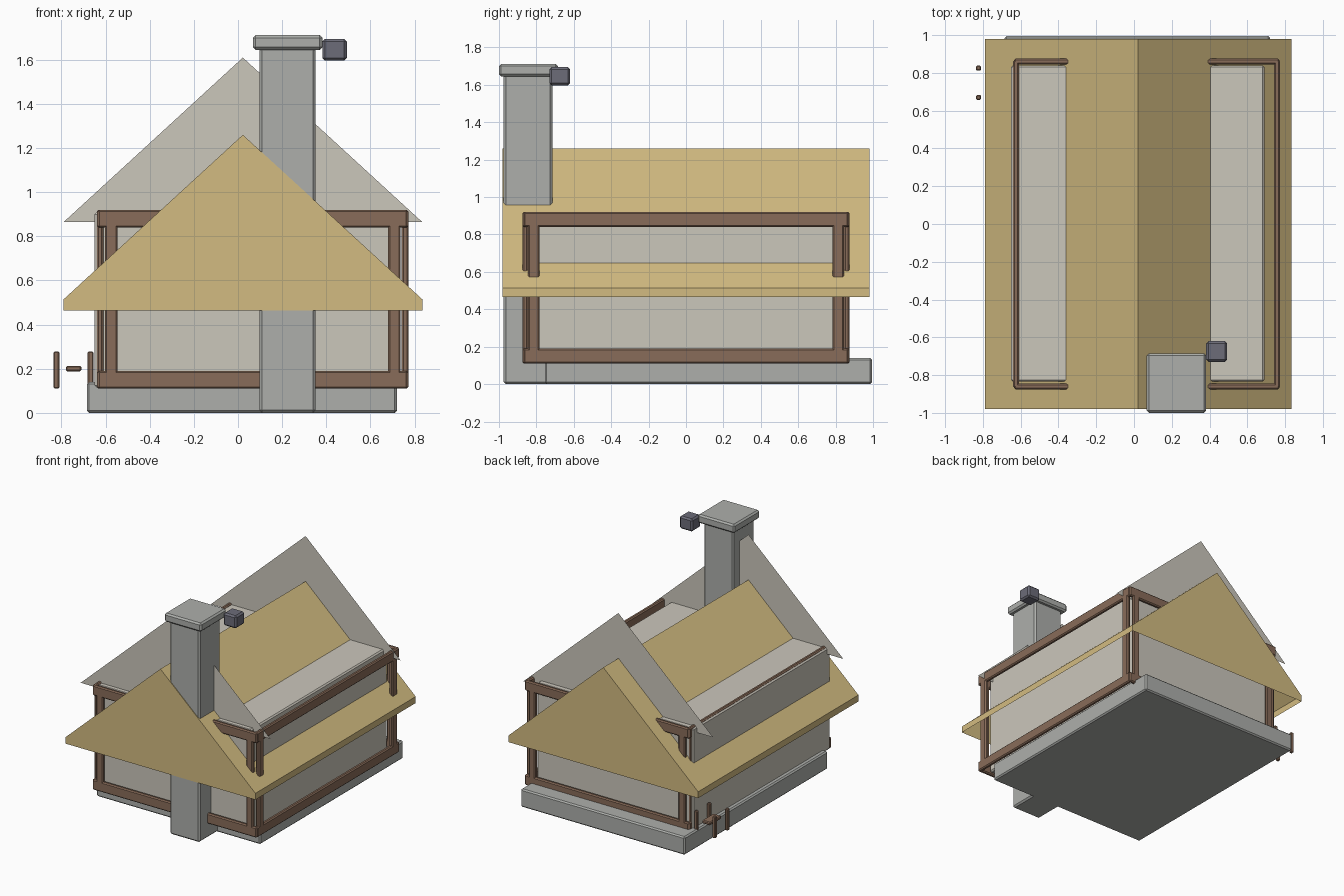
import bpy
import bmesh

cube = bpy.data.objects.get("Cube")
if cube:
    bpy.data.objects.remove(cube, do_unlink=True)


def material(name, r, g, b):
    m = bpy.data.materials.new(name)
    m.diffuse_color = (r, g, b, 1)
    m.use_nodes = True
    m.node_tree.nodes["Principled BSDF"].inputs["Base Color"].default_value = (r, g, b, 1)
    return m


STRAW = material("straw_yellow", 0.65, 0.50, 0.22)
PLASTER = material("plaster", 0.60, 0.57, 0.50)
STONE = material("stone_grey", 0.42, 0.43, 0.41)
TIMBER = material("timber_brown", 0.25, 0.15, 0.10)
SLATE = material("dark_slate", 0.15, 0.15, 0.19)


def finish(name, bm, mat):
    mesh = bpy.data.meshes.new(name)
    bm.to_mesh(mesh)
    bm.free()
    mesh.materials.append(mat)
    obj = bpy.data.objects.new(name, mesh)
    bpy.context.collection.objects.link(obj)
    return obj


def box(name, mat, x, y, z, bevel=0.01):
    """Bevelled box from (min, max) ranges on each axis."""
    bm = bmesh.new()
    bmesh.ops.create_cube(bm, size=1)
    for v in bm.verts:
        v.co = [sum(r) / 2 + c * (r[1] - r[0]) for r, c in zip((x, y, z), v.co)]
    obj = finish(name, bm, mat)
    if bevel:
        mod = obj.modifiers.new("edge_bevel", "BEVEL")
        mod.width = bevel
        mod.segments = 1
    return obj


# Plinth and walls
box("plinth", STONE, (-0.685, 0.72), (-0.755, 0.995), (0, 0.14))
box("walls", PLASTER, (-0.65, 0.69), (-0.835, 0.84), (0.115, 0.91))

# Timber frames: top and bottom beams with posts on all four sides
BEAMS = {"bottom": (0.11, 0.19), "top": (0.84, 0.92)}
POST_Z = (0.15, 0.88)
for side, y in (("front", (-0.875, -0.845)), ("back", (0.845, 0.875))):
    for level, z in BEAMS.items():
        box(f"{side}_{level}_beam", TIMBER, (-0.635, 0.77), y, z, 0.008)
    for end, x in (("right", (-0.603, -0.545)), ("left", (0.68, 0.737))):
        box(f"{side}_{end}_post", TIMBER, x, y, POST_Z, 0.008)
for side, x in (("right", (-0.64, -0.61)), ("left", (0.742, 0.773))):
    for level, z in BEAMS.items():
        box(f"{side}_{level}_beam", TIMBER, x, (-0.868, 0.868), z, 0.008)
    for end, y in (("front", (-0.845, -0.783)), ("back", (0.783, 0.845))):
        box(f"{side}_{end}_post", TIMBER, x, y, POST_Z, 0.008)

# Roof: a gabled shell, open underneath
LEFT, RIGHT, MID, REACH = -0.79, 0.835, 0.022, 0.98
profile = [(LEFT, 0.465), (LEFT, 0.515), (MID, 1.26), (RIGHT, 0.515), (RIGHT, 0.465)]
bm = bmesh.new()
front = [bm.verts.new((x, -REACH, z)) for x, z in profile]
back = [bm.verts.new((x, REACH, z)) for x, z in profile]
bm.faces.new(front)
bm.faces.new(back)
for i in range(len(profile) - 1):
    bm.faces.new((front[i], front[i + 1], back[i + 1], back[i]))
bmesh.ops.recalc_face_normals(bm, faces=bm.faces)
finish("roof", bm, STRAW)

# Plaster gable sheets standing above the roof
for name, y in (("front_gable", -0.795), ("back_gable", 0.795)):
    bm = bmesh.new()
    corners = [(LEFT, y, 0.865), (RIGHT, y, 0.865), (MID, y, 1.61)]
    face = bm.faces.new([bm.verts.new(c) for c in corners])
    face.normal_update()
    if face.normal.y * y < 0:
        face.normal_flip()
    finish(name, bm, PLASTER)

# Chimney
box("chimney_shaft", STONE, (0.097, 0.352), (-0.975, -0.715), (0, 1.66), 0.012)
box("chimney_cap", STONE, (0.067, 0.382), (-1.0, -0.685), (1.645, 1.712), 0.012)
box("chimney_block", SLATE, (0.382, 0.493), (-0.73, -0.62), (1.597, 1.695), 0.012)

# Small bench beside the house
for end, x in (("outer", -0.823), ("inner", -0.668)):
    for side, y in (("front", 0.67), ("back", 0.825)):
        box(f"bench_{end}_{side}_leg", TIMBER, (x - 0.013, x + 0.013),
            (y - 0.013, y + 0.013), (0.11, 0.278), 0.005)
box("bench_seat", TIMBER, (-0.78, -0.71), (0.68, 0.82), (0.188, 0.213), 0.006)
